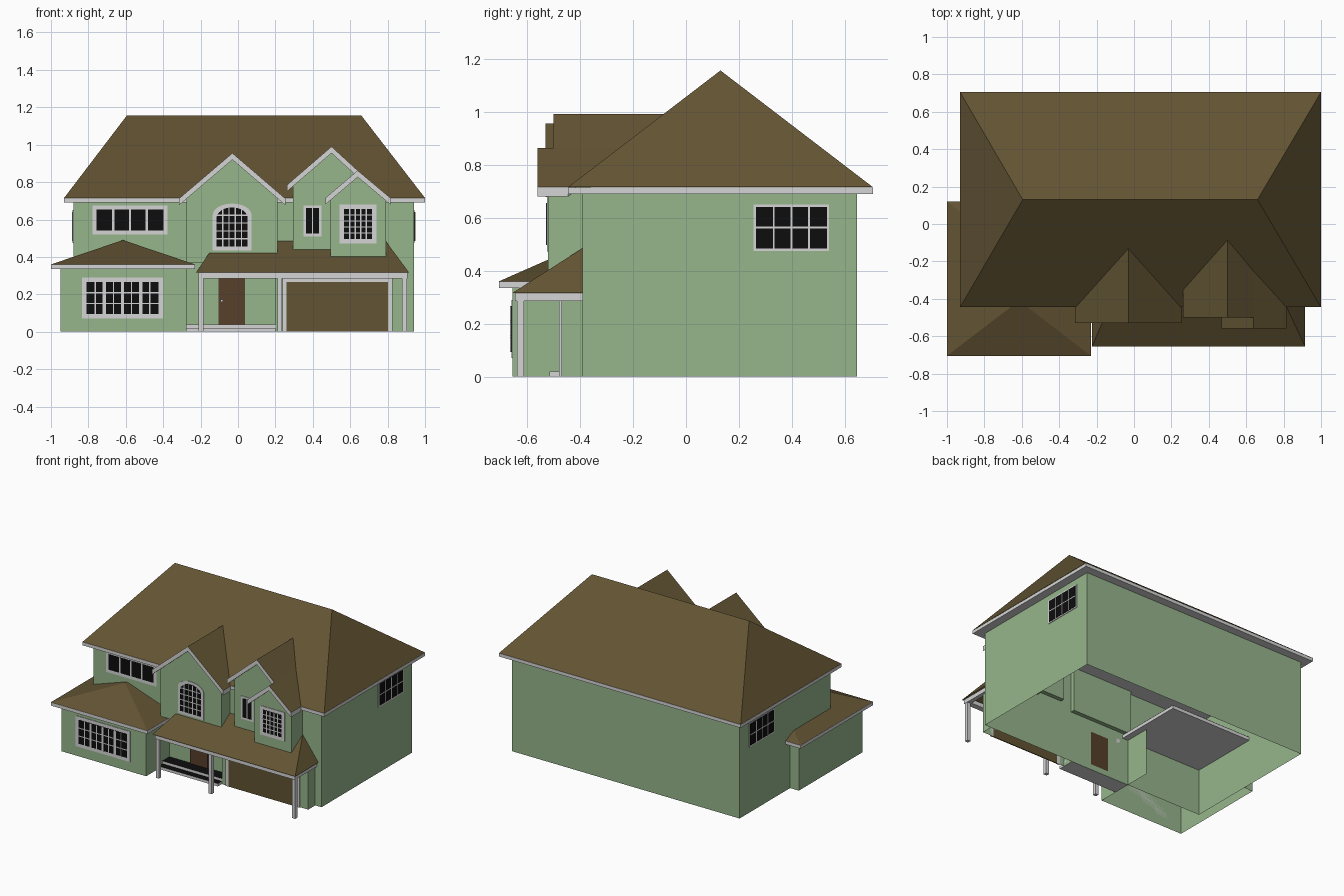
import bpy, bmesh, math
from mathutils import Matrix, Vector

if "Cube" in bpy.data.objects:
    bpy.data.objects.remove(bpy.data.objects["Cube"])


def material(name, rgb):
    m = bpy.data.materials.new(name)
    m.diffuse_color = (*rgb, 1)
    m.use_nodes = True
    m.node_tree.nodes["Principled BSDF"].inputs["Base Color"].default_value = m.diffuse_color
    return m


GREEN = material("green siding", (.305, .465, .26))
ROOF = material("brown roof", (.122, .087, .033))
TRIM = material("light grey trim", (.66, .66, .66))
BLACK = material("black glass", (.004, .004, .004))
DOOR = material("door brown", (.095, .05, .024))


def mesh(name, verts, faces, mats, rule=None, closed=True):
    """Object from points and faces; rule(normal) picks the material."""
    me = bpy.data.meshes.new(name)
    me.from_pydata([tuple(v) for v in verts], [], faces)
    for m in mats:
        me.materials.append(m)
    if closed:
        bm = bmesh.new()
        bm.from_mesh(me)
        bmesh.ops.recalc_face_normals(bm, faces=bm.faces)
        bm.to_mesh(me)
        bm.free()
    if rule:
        for p in me.polygons:
            p.material_index = rule(p.normal)
    ob = bpy.data.objects.new(name, me)
    bpy.context.collection.objects.link(ob)
    return ob


def prism(name, loop, shift, mats, rule=None):
    """Closed solid: a polygon swept along a vector."""
    n = len(loop)
    a = [Vector(p) for p in loop]
    faces = [tuple(range(n)), tuple(range(2 * n - 1, n - 1, -1))]
    faces += [(i, i + n, (i + 1) % n + n, (i + 1) % n) for i in range(n)]
    return mesh(name, a + [p + Vector(shift) for p in a], faces, mats, rule)


def box(name, x0, x1, y0, y1, z0, z1, mats, rule=None):
    loop = [(x0, y0, z0), (x1, y0, z0), (x1, y1, z0), (x0, y1, z0)]
    return prism(name, loop, (0, 0, z1 - z0), mats, rule)


def walls(name, path, z0, z1, loop=False):
    """Thin wall following a plan path, open above and below."""
    n = len(path)
    v = [(x, y, z0) for x, y in path] + [(x, y, z1) for x, y in path]
    f = [(i, (i + 1) % n, (i + 1) % n + n, i + n) for i in range(n if loop else n - 1)]
    return mesh(name, v, f, [GREEN], closed=False)


def hip_roof(name, x0, x1, y0, y1, z, ridge_a, ridge_b, faces):
    v = [(x0, y0, z), (x1, y0, z), (x1, y1, z), (x0, y1, z), ridge_a, ridge_b]
    return mesh(name, v, faces, [ROOF], closed=False)


# Main house
walls("main_walls", [(-.88, -.39), (.94, -.39), (.94, .645), (-.88, .645)], 0, .7, True)
box("main_eave", -.93, 1, -.445, .705, .69, .714, [TRIM])
hip_roof("main_roof", -.93, 1, -.445, .705, .715, (-.595, .13, 1.155), (.66, .13, 1.155),
         [(0, 1, 5, 4), (1, 2, 5), (2, 3, 4, 5), (3, 0, 4)])

# Left wing
walls("wing_walls", [(-.88, .07), (-.95, .07), (-.95, -.655), (-.275, -.655), (-.275, -.2)], 0, .34)
box("wing_eave", -1, -.23, -.705, .12, .335, .359, [TRIM])
hip_roof("wing_roof", -1, -.23, -.705, .12, .36, (-.615, -.41, .49), (-.615, -.175, .49),
         [(0, 1, 4), (1, 2, 5, 4), (2, 3, 5), (3, 0, 4, 5)])

# Garage front and porch
walls("garage_walls", [(.2, -.39), (.2, -.47), (.89, -.47), (.89, -.39)], 0, .31)
hip_roof("porch_roof", -.225, .915, -.655, -.39, .316, (-.11, -.39, .485), (.79, -.39, .485),
         [(0, 1, 5, 4), (1, 2, 5), (3, 0, 4)])
box("porch_front_beam", -.21, .905, -.645, -.605, .285, .316, [TRIM])
for i, x in enumerate((-.21, .875)):
    box(f"porch_side_beam_{i}", x, x + .03, -.605, -.39, .285, .316, [TRIM])
for i, x in enumerate((-.21, .21, .878)):
    box(f"porch_post_{i}", x, x + .025, -.637, -.612, 0, .29, [TRIM])
dark_top = lambda n: 1 if n.z > .5 else 0
box("porch_floor", -.275, .2, -.47, -.39, 0, .04, [TRIM, BLACK], dark_top)
box("porch_step", -.275, .2, -.515, -.47, 0, .02, [TRIM, BLACK], dark_top)

# Doors
box("front_door", -.105, .037, -.398, -.39, .04, .285, [DOOR])
box("door_knob", -.094, -.08, -.41, -.398, .158, .172, [TRIM])
box("garage_door", .26, .802, -.477, -.47, 0, .265, [ROOF])
for i, (x0, x1, z0, z1) in enumerate([(.237, .26, 0, .285), (.802, .825, 0, .285), (.26, .802, .265, .285)]):
    box(f"garage_trim_{i}", x0, x1, -.479, -.47, z0, z1, [TRIM])

# Gabled upper bays: wall profiles in x and z, swept back to the house
for name, y, prof in [
        ("middle_bay", -.49, [(-.275, .37), (.21, .37), (.21, .72), (-.03, .93), (-.275, .72)]),
        ("tall_bay", -.46, [(.295, .42), (.66, .42), (.66, .825), (.5, .965), (.295, .78)]),
        ("right_bay", -.52, [(.495, .395), (.79, .395), (.79, .715), (.64, .84), (.495, .715)])]:
    prism(name, [(x, y, z) for x, z in prof], (0, -.36 - y, 0), [GREEN])


def valley(z):
    """Depth at which the main roof reaches height z."""
    return -.445 + max(z - .715, 0) / .765


# Gable roof slopes: peak x, z, eave x, z, front y, fixed back y
for name, px, pz, ex, ez, front, back in [
        ("middle_gable_left", -.03, .955, -.315, .712, -.53, None),
        ("middle_gable_right", -.03, .955, .253, .712, -.53, None),
        ("tall_gable_left", .5, .99, .262, .785, -.5, None),
        ("tall_gable_right", .5, .99, .64, .862, -.5, None),
        ("right_gable_left", .64, .862, .467, .715, -.56, -.455),
        ("right_gable_right", .64, .862, .815, .715, -.56, None)]:
    yp, ye = (back, back) if back else (valley(pz), valley(ez))
    prism(name, [(px, front, pz), (px, yp, pz), (ex, ye, ez), (ex, front, ez)], (0, 0, -.035),
          [TRIM, ROOF], lambda n: 1 if n.z > .3 else 0)


def window(name, place, u0, u1, z0, z1, cols, rows, border=.022, bar=.007, rise=0, groups=1, gbar=.018):
    """Trim plate, glass plate and glazing bars; rise arches the head."""
    c, h = (u0 + u1) / 2, (u1 - u0) / 2

    def head(u, inset):
        t = min(abs(u - c) / (h - inset), 1)
        return z1 - inset - rise * (1 - math.sqrt(1 - t * t))

    def outline(i):
        steps = 16 if rise else 1
        us = [c + (h - i) * math.cos(math.pi * k / steps) for k in range(steps + 1)]
        tops = [(u, head(u, i) if rise else z1 - i) for u in us]
        return [(u0 + i, z0 + i), (u1 - i, z0 + i)] + tops

    parts = [prism(name, [(u, 0, z) for u, z in outline(0)], (0, -.004, 0), [TRIM]),
             prism("glass", [(u, -.004, z) for u, z in outline(border)], (0, -.002, 0), [BLACK])]
    a, b, lo, hi = u0 + border, u1 - border, z0 + border, z1 - border
    total = cols * groups
    for k in range(1, total):
        u, w = a + (b - a) * k / total, (gbar if k % cols == 0 else bar) / 2
        top = head(u, border) if rise else hi
        parts.append(box("bar", u - w, u + w, -.008, -.006, lo, top, [TRIM]))
    for k in range(1, rows):
        z, l, r = lo + (hi - lo) * k / rows, a, b
        if rise and z > hi - rise:
            s = (h - border) * math.sqrt(1 - (1 - (hi - z) / rise) ** 2)
            l, r = c - s, c + s
        parts.append(box("bar", l, r, -.008, -.006, z - bar / 2, z + bar / 2, [TRIM]))
    # Join the plates into one mesh
    me, bm = bpy.data.meshes.new(name), bmesh.new()
    for p in parts:
        start = len(bm.faces)
        bm.from_mesh(p.data)
        bm.faces.ensure_lookup_table()
        for f in bm.faces[start:]:
            f.material_index = 1 if p.data.materials[0] == BLACK else 0
        bpy.data.objects.remove(p)
    bm.transform(place)
    bm.to_mesh(me)
    bm.free()
    me.materials.append(TRIM)
    me.materials.append(BLACK)
    bpy.context.collection.objects.link(bpy.data.objects.new(name, me))


front = lambda y: Matrix.Translation((0, y, 0))
window("upper_left_window", front(-.39), -.778, -.377, .52, .675, 1, 1, groups=4, gbar=.012)
window("lower_left_window", front(-.655), -.835, -.4, .07, .29, 2, 3, groups=4, border=.024)
window("arched_window", front(-.49), -.135, .072, .435, .685, 5, 5, rise=.06, border=.02)
window("narrow_window", front(-.46), .35, .447, .51, .675, 2, 1, border=.014)
window("right_bay_window", front(-.52), .543, .74, .472, .68, 5, 5, border=.024)

# Side windows on both end walls
right = Matrix.Translation((.94, 0, 0)) @ Matrix.Rotation(math.pi / 2, 4, 'Z')
left = Matrix.Translation((-.88, 0, 0)) @ Matrix.Rotation(-math.pi / 2, 4, 'Z')
window("right_side_window", right, .255, .54, .475, .65, 4, 2, border=.009)
window("left_side_window", left, -.54, -.255, .475, .65, 4, 2, border=.009)
